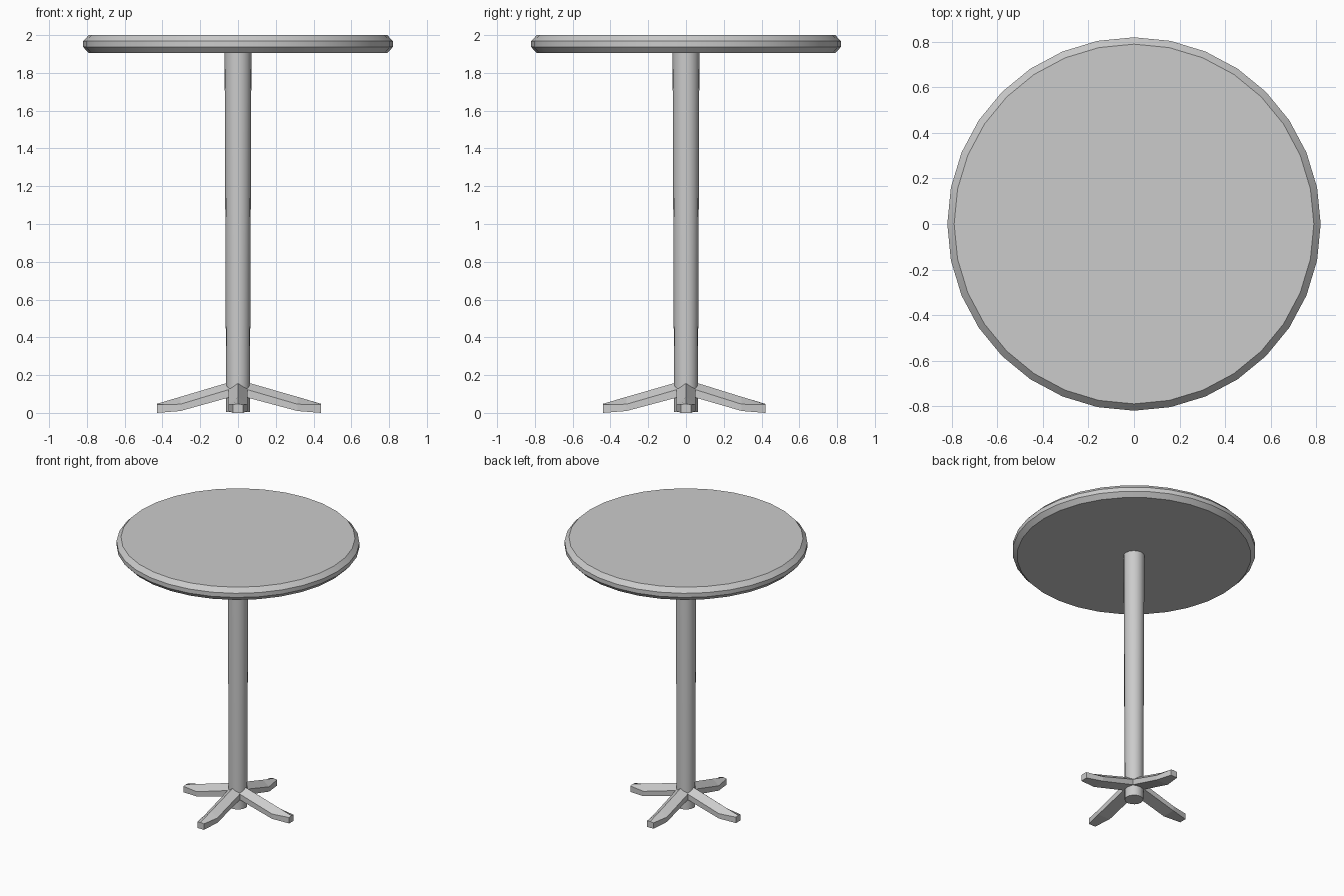
import bpy, bmesh
from math import sin, cos, pi, radians
from mathutils import Matrix

if "Cube" in bpy.data.objects:
    bpy.data.objects.remove(bpy.data.objects["Cube"])


def finish(name, bm, smooth=False):
    bmesh.ops.recalc_face_normals(bm, faces=bm.faces)
    mesh = bpy.data.meshes.new(name)
    bm.to_mesh(mesh)
    bm.free()
    obj = bpy.data.objects.new(name, mesh)
    bpy.context.collection.objects.link(obj)
    if smooth:
        bpy.ops.object.select_all(action='DESELECT')
        obj.select_set(True)
        bpy.context.view_layer.objects.active = obj
        bpy.ops.object.shade_smooth_by_angle(angle=radians(30))
    return obj


def loft(bm, rings):
    """Skin closed rings of points and cap both ends."""
    loops = [[bm.verts.new(p) for p in ring] for ring in rings]
    n = len(loops[0])
    for a, b in zip(loops, loops[1:]):
        for i in range(n):
            j = (i + 1) % n
            bm.faces.new((a[i], a[j], b[j], b[i]))
    bm.faces.new(loops[0][::-1])
    bm.faces.new(loops[-1])


def turned(name, profile, sides):
    bm = bmesh.new()
    loft(bm, [[(r * cos(2 * pi * i / sides), r * sin(2 * pi * i / sides), z)
               for i in range(sides)] for r, z in profile])
    return finish(name, bm, True)


# Round top with bevelled rim
turned("table_top", [(0.79, 1.905), (0.82, 1.937), (0.82, 1.968), (0.79, 2.0)], 32)

# Slightly tapered pole
turned("pole", [(0.063, 0.005), (0.071, 1.91)], 16)


# Four sloping feet with ridged tops and narrowed tips
def foot(name, length, angle):
    # station: distance, half width, bottom, eave, ridge
    stations = [(0.0, 0.05, 0.10, 0.138, 0.165),
                (0.06, 0.05, 0.078, 0.12, 0.158),
                (length - 0.125, 0.05, 0.01, 0.046, 0.085),
                (length, 0.027, 0.0, 0.044, 0.048)]
    bm = bmesh.new()
    loft(bm, [[(x, -w, b), (x, w, b), (x, w, e), (x, 0, r), (x, -w, e)]
              for x, w, b, e, r in stations])
    bm.transform(Matrix.Rotation(radians(angle), 4, 'Z'))
    finish(name, bm)


for name, length, angle in [("right_foot", 0.44, 0), ("back_foot", 0.42, 90),
                            ("left_foot", 0.43, 180), ("front_foot", 0.44, 270)]:
    foot(name, length, angle)
